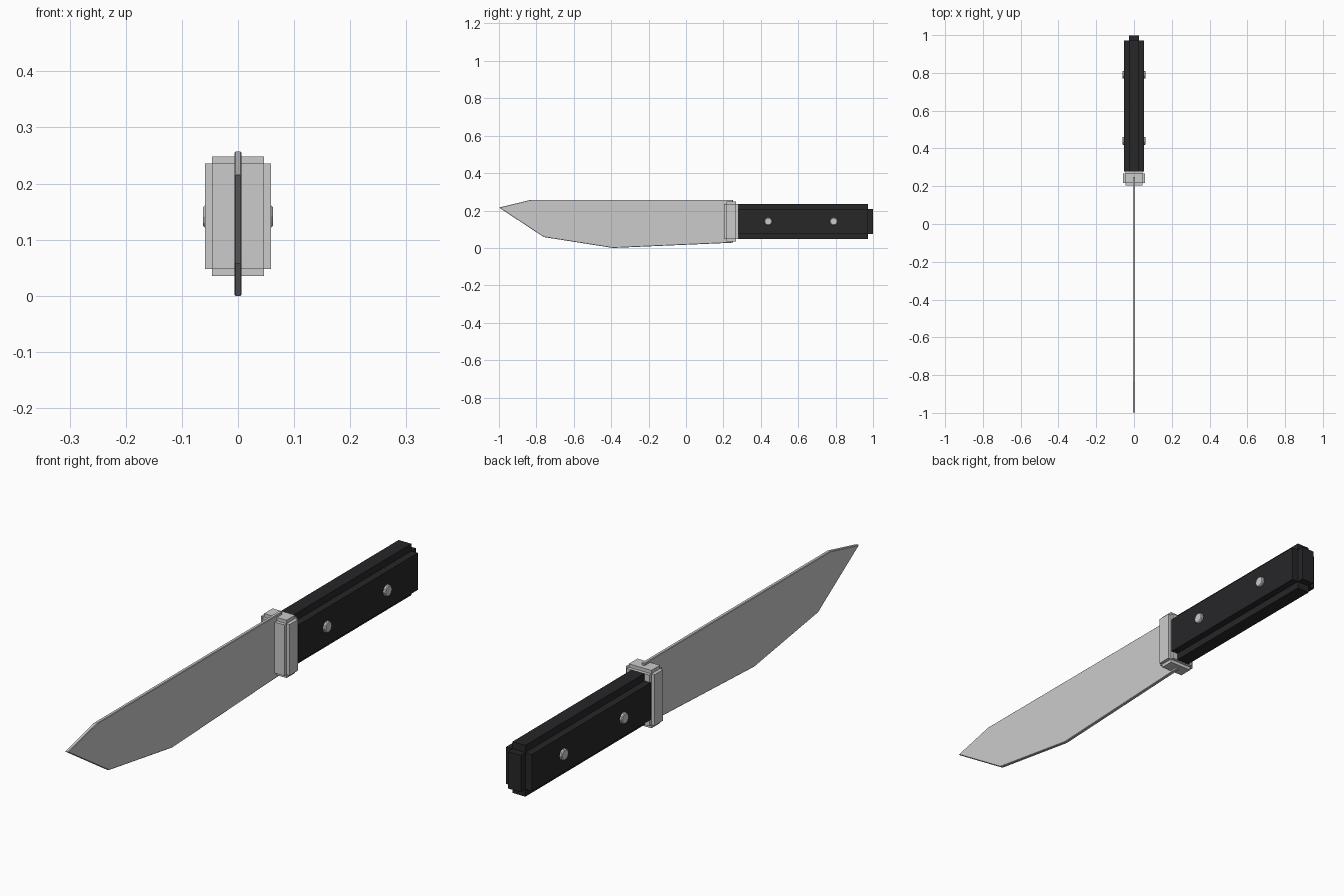
import bpy, bmesh, math
from mathutils import Matrix

if "Cube" in bpy.data.objects:
    bpy.data.objects.remove(bpy.data.objects["Cube"])

black = bpy.data.materials.new("black_grip")
black.diffuse_color = (0.02, 0.02, 0.022, 1)
black.use_nodes = True
black.node_tree.nodes["Principled BSDF"].inputs["Base Color"].default_value = black.diffuse_color


def finish(bm, name, mat=None):
    bmesh.ops.recalc_face_normals(bm, faces=bm.faces)
    mesh = bpy.data.meshes.new(name)
    bm.to_mesh(mesh)
    bm.free()
    obj = bpy.data.objects.new(name, mesh)
    bpy.context.collection.objects.link(obj)
    if mat:
        mesh.materials.append(mat)
    return obj


def stepped_block(name, centre, size, step, mat=None):
    """Box whose six faces are each pushed outwards, leaving stepped edges."""
    bm = bmesh.new()
    bmesh.ops.create_cube(bm, size=1, matrix=Matrix.Translation(centre) @ Matrix.Diagonal((*size, 1)))
    bm.normal_update()
    for face in list(bm.faces):
        move = face.normal * step
        new = bmesh.ops.extrude_discrete_faces(bm, faces=[face])["faces"][0]
        bmesh.ops.translate(bm, verts=new.verts, vec=move)
    return finish(bm, name, mat)


# Blade: side profile given thickness, edges slightly softened
profile = [(-1, 0.216), (-0.76, 0.058), (-0.39, 0.0), (0.25, 0.028), (0.25, 0.257), (-0.83, 0.257)]
bm = bmesh.new()
side = bm.faces.new([bm.verts.new((-0.0065, y, z)) for y, z in profile])
new = bmesh.ops.extrude_face_region(bm, geom=[side])["geom"]
bmesh.ops.translate(bm, vec=(0.013, 0, 0), verts=[g for g in new if isinstance(g, bmesh.types.BMVert)])
blade = finish(bm, "blade")
bevel = blade.modifiers.new("soft_edges", "BEVEL")
bevel.width = 0.002
bevel.segments = 1

# Guard and grip
stepped_block("guard", (0, 0.242, 0.1415), (0.092, 0.05, 0.188), 0.0125)
stepped_block("grip", (0, 0.625, 0.1415), (0.052, 0.694, 0.136), 0.0265, black)

# Rivets: faceted pins through the grip with bevelled ends
for name, y in (("front_rivet", 0.44), ("rear_rivet", 0.79)):
    bm = bmesh.new()
    place = Matrix.Translation((0, y, 0.1415)) @ Matrix.Rotation(math.pi / 2, 4, "Y")
    bmesh.ops.create_cone(bm, cap_ends=True, segments=10, radius1=0.021, radius2=0.021, depth=0.124, matrix=place)
    rivet = finish(bm, name)
    rim = rivet.modifiers.new("rim", "BEVEL")
    rim.width = 0.003
    rim.segments = 1
    rim.angle_limit = math.radians(50)
